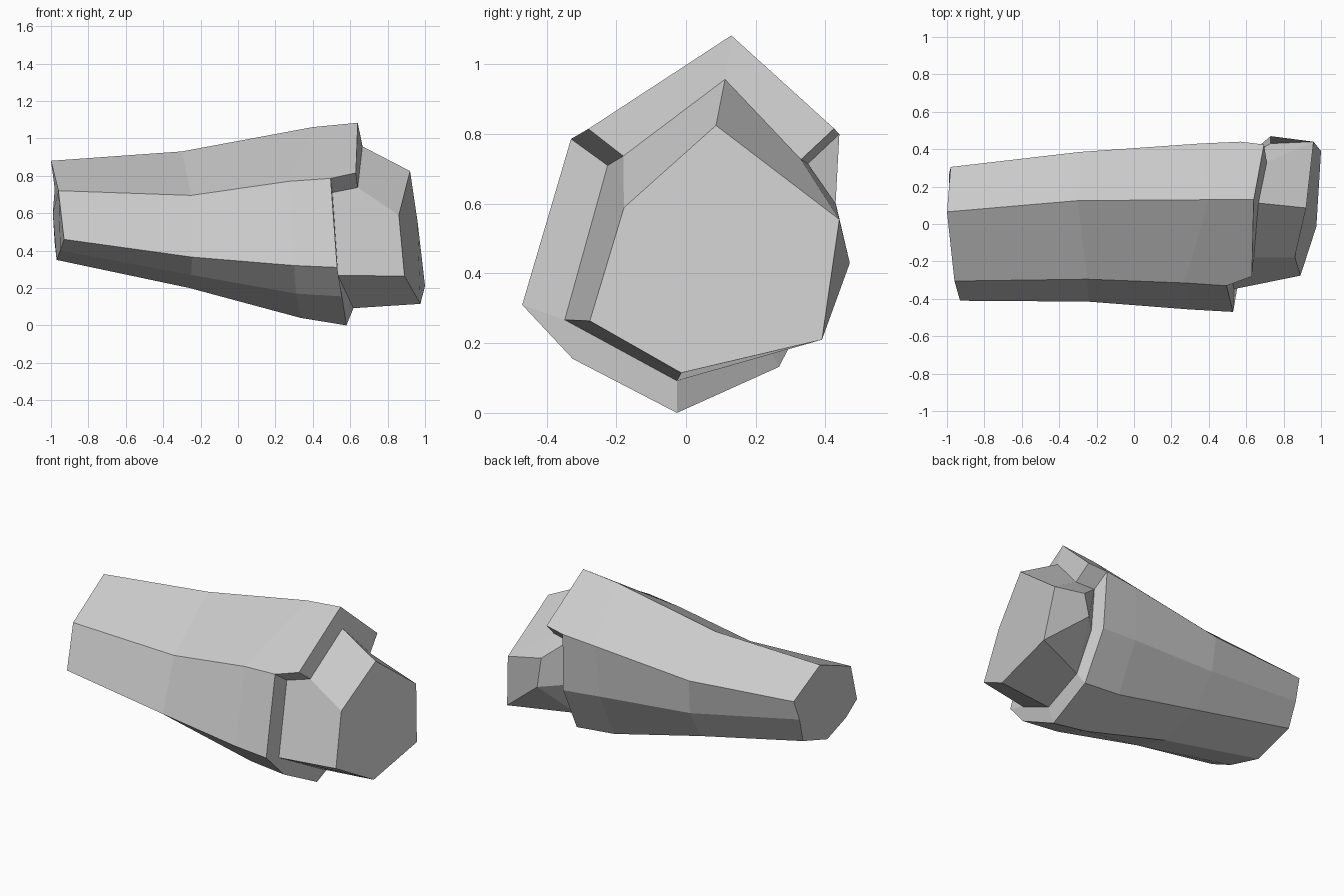
import bpy, bmesh

if "Cube" in bpy.data.objects:
    bpy.data.objects.remove(bpy.data.objects["Cube"])

stone = bpy.data.materials.new("light_grey")
stone.diffuse_color = (0.6, 0.6, 0.6, 1)
stone.use_nodes = True
stone.node_tree.nodes["Principled BSDF"].inputs["Base Color"].default_value = stone.diffuse_color


def build(name, points, faces):
    """Make a flat shaded object from named points and faces."""
    bm = bmesh.new()
    verts = {k: bm.verts.new(p) for k, p in points.items()}
    for f in faces:
        bm.faces.new([verts[k] for k in f])
    bmesh.ops.recalc_face_normals(bm, faces=bm.faces[:])
    me = bpy.data.meshes.new(name)
    bm.to_mesh(me)
    bm.free()
    me.materials.append(stone)
    ob = bpy.data.objects.new(name, me)
    bpy.context.collection.objects.link(ob)
    return ob


# Cross-sections of the sleeve: top, front upper, front lower, front base,
# bottom, back base, back lower, back upper
sections = [
    [(-1, .065, .88), (-.96, -.305, .72), (-.93, -.41, .46), (-.95, -.27, .40),
     (-.97, -.05, .35), (-.98, .21, .44), (-.99, .26, .60), (-.98, .305, .73)],
    [(-.3, .125, .93), (-.25, -.295, .695), (-.245, -.415, .365), (-.25, -.27, .27),
     (-.26, -.03, .20), (-.27, .23, .29), (-.28, .36, .49), (-.29, .385, .71)],
    [(.4, .13, 1.06), (.27, -.315, .77), (.3, -.457, .32), (.31, -.31, .17),
     (.335, -.03, .04), (.33, .26, .155), (.33, .405, .45), (.35, .43, .78)],
]
# Mouth of the sleeve: the roof reaches further out than the walls
rim = {
    "top": (.64, .13, 1.083), "roof_f": (.63, -.28, .815), "wall_f": (.495, -.33, .786),
    "low_f": (.53, -.47, .31), "base_f": (.555, -.325, .155), "bottom": (.58, -.026, 0),
    "base_b": (.59, .267, .132), "low_b": (.58, .42, .43),
    "wall_b": (.57, .44, .80), "roof_b": (.695, .425, .816),
}
# Inner edge of the mouth
lip = {
    "top": (.665, .112, .957), "roof_f": (.64, -.18, .737), "wall_f": (.505, -.225, .71),
    "low_f": (.535, -.348, .267), "bottom": (.617, -.026, .092),
    "base_b": (.62, .23, .20), "low_b": (.62, .36, .43),
    "wall_b": (.59, .35, .715), "roof_b": (.71, .33, .727),
}

# Sleeve: lofted panels, closed at the narrow end
pts = {(i, j): p for i, ring in enumerate(sections) for j, p in enumerate(ring)}
pts.update({"r_" + k: p for k, p in rim.items()})
pts.update({"l_" + k: p for k, p in lip.items()})
faces = [[(0, j) for j in range(8)]]
for i in range(2):
    for j in range(8):
        k = (j + 1) % 8
        faces.append([(i, j), (i, k), (i + 1, k), (i + 1, j)])
walls = ["wall_f", "low_f", "base_f", "bottom", "base_b", "low_b", "wall_b"]
for j in range(6):
    faces.append([(2, j + 1), (2, j + 2), "r_" + walls[j + 1], "r_" + walls[j]])
faces.append([(2, 0), (2, 1), "r_wall_f", "r_roof_f", "r_top"])
faces.append([(2, 7), (2, 0), "r_top", "r_roof_b", "r_wall_b"])
# Thickness of the mouth
order = list(lip)
for a, b in zip(order, order[1:] + order[:1]):
    mid = ["r_base_f"] if a == "low_f" else []
    faces.append(["r_" + a] + mid + ["r_" + b, "l_" + b, "l_" + a])
build("sleeve", pts, faces)

# Core: faceted block growing out of the mouth
core = dict(lip)
core.update({
    "bulge_hi": (.73, .43, .60), "bulge_lo": (.73, .47, .43),
    "e0": (.92, .086, .825), "e1": (.86, -.178, .589), "e2": (.89, -.276, .264),
    "e3": (.975, -.014, .115), "e4": (1, .39, .21), "e5": (.96, .44, .555),
})
build("core", core, [f.split() for f in (
    "top roof_f e1 e0", "roof_f wall_f low_f e2 e1", "low_f bottom e3 e2",
    "bottom base_b e4 e3", "base_b bulge_lo e4", "bulge_lo bulge_hi e5 e4",
    "bulge_hi roof_b e5", "roof_b top e0 e5", "e0 e1 e2 e3 e4 e5",
    "roof_b wall_b bulge_hi", "wall_b low_b bulge_lo bulge_hi",
    "low_b base_b bulge_lo")])
